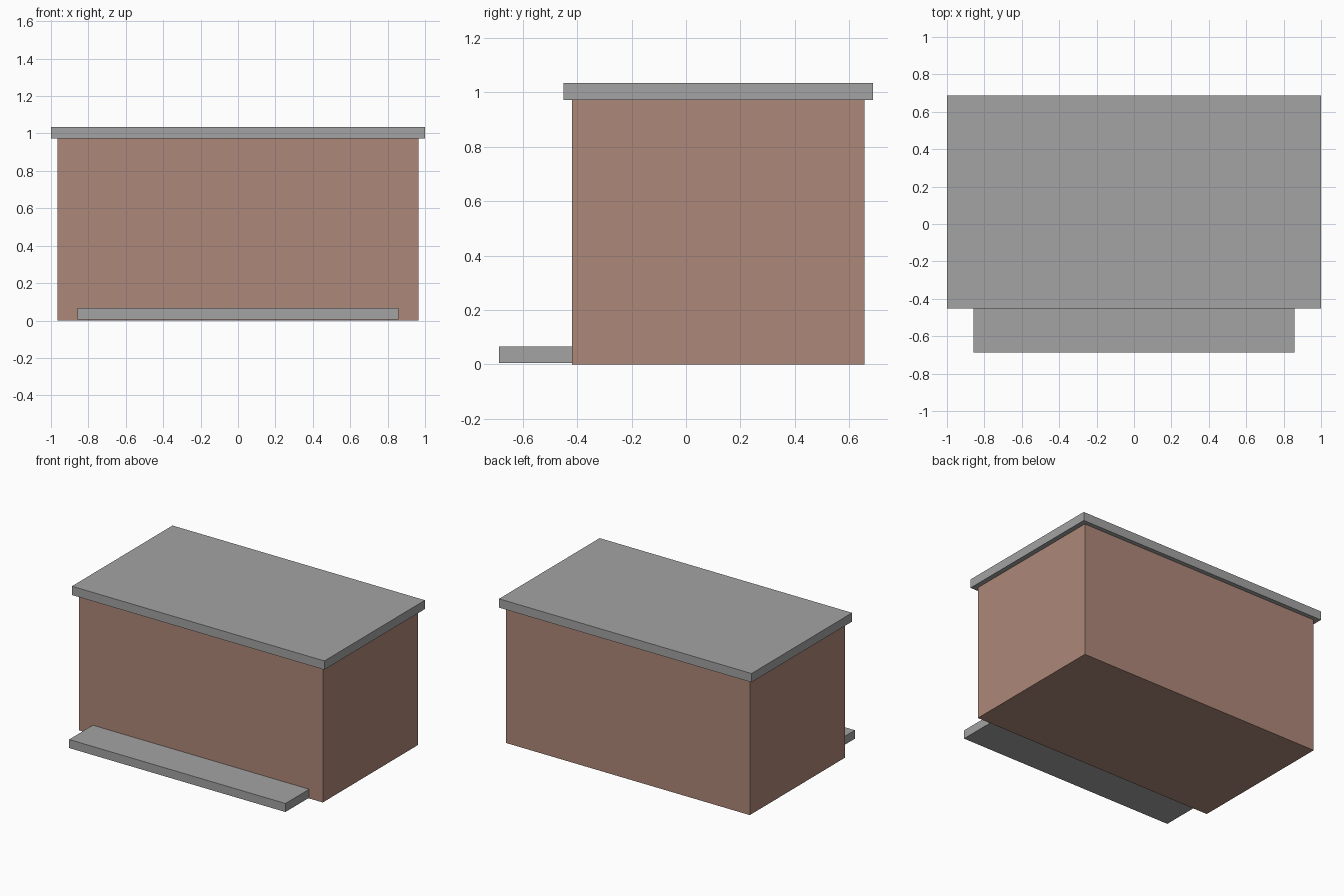
import bpy
import bmesh
from mathutils import Vector

if "Cube" in bpy.data.objects:
    bpy.data.objects.remove(bpy.data.objects["Cube"])


def material(name, rgb):
    m = bpy.data.materials.new(name)
    m.diffuse_color = (*rgb, 1.0)
    m.use_nodes = True
    m.node_tree.nodes["Principled BSDF"].inputs["Base Color"].default_value = m.diffuse_color
    return m


def box(name, low, high, mat):
    """Flat-faced box between two corners."""
    low, high = Vector(low), Vector(high)
    bm = bmesh.new()
    bmesh.ops.create_cube(bm, size=1.0)
    for v in bm.verts:
        v.co = (low + high) / 2 + v.co * (high - low)
    mesh = bpy.data.meshes.new(name)
    bm.to_mesh(mesh)
    bm.free()
    mesh.materials.append(mat)
    obj = bpy.data.objects.new(name, mesh)
    bpy.context.collection.objects.link(obj)
    return obj


clay = material("clay brown", (0.418, 0.242, 0.188))
grey = material("concrete grey", (0.366, 0.366, 0.366))

# Main building block
box("building_body", (-0.965, -0.419, 0.0), (0.965, 0.656, 0.972), clay)
# Overhanging flat roof slab
box("roof_slab", (-1.0, -0.451, 0.972), (1.0, 0.687, 1.035), grey)
# Low step along the front
box("front_step", (-0.857, -0.687, 0.005), (0.857, -0.419, 0.066), grey)
